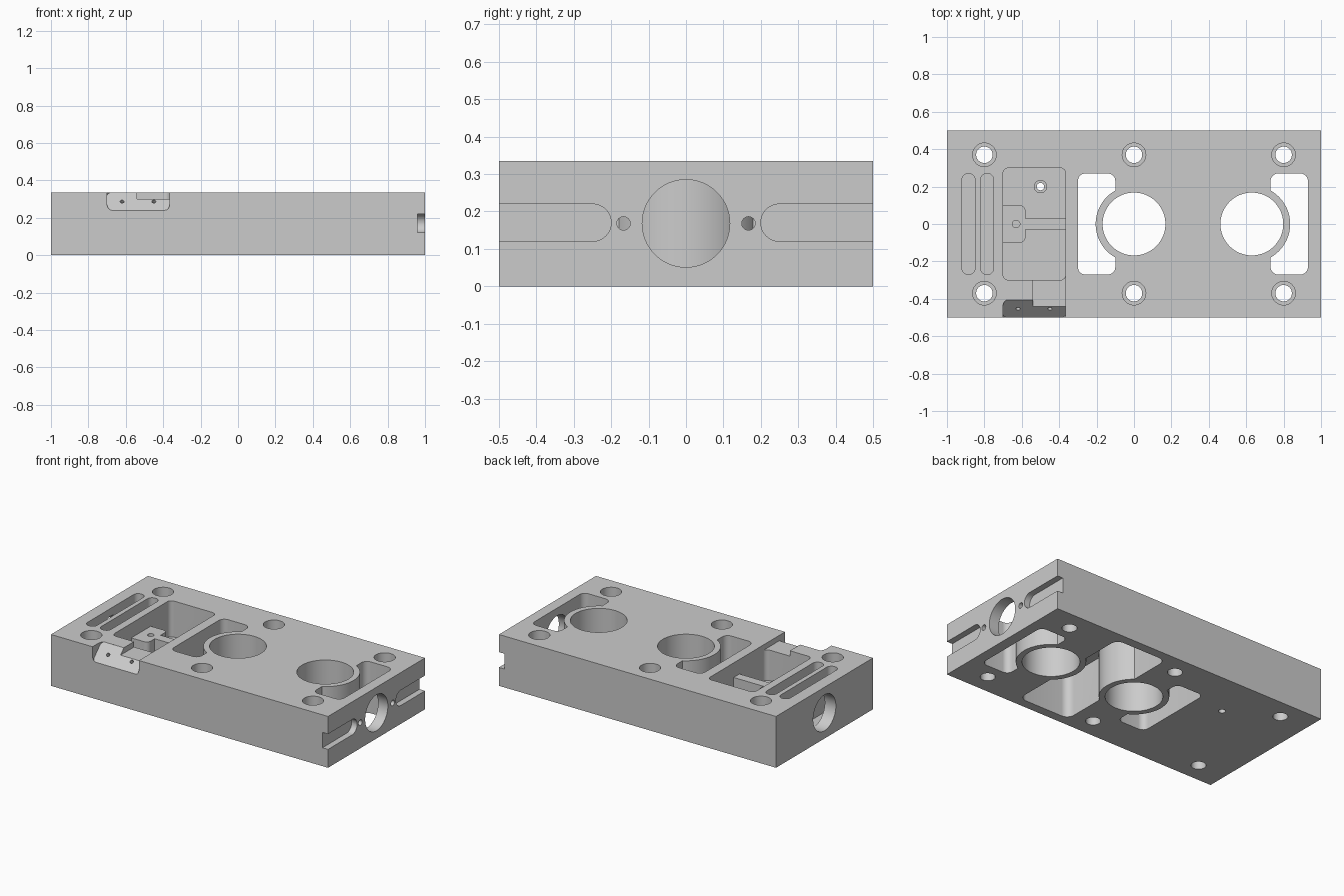
import bpy, bmesh, math
from mathutils import Matrix, Vector

if "Cube" in bpy.data.objects:
    bpy.data.objects.remove(bpy.data.objects["Cube"])

H = 0.335  # block height
X_AXIS = Matrix(((0, 0, 1, 0), (1, 0, 0, 0), (0, 1, 0, 0), (0, 0, 0, 1)))   # (u,v,w) -> (w,u,v)
Y_AXIS = Matrix(((1, 0, 0, 0), (0, 0, 1, 0), (0, 1, 0, 0), (0, 0, 0, 1)))   # (u,v,w) -> (u,w,v)


def prism(u0, u1, v0, v1, w0, w1, r=0.0, matrix=Matrix(), seg=8, name="cutter"):
    """Rounded rectangle in u,v extruded along w."""
    pts = []
    for i, (cu, cv) in enumerate(((u1 - r, v1 - r), (u0 + r, v1 - r), (u0 + r, v0 + r), (u1 - r, v0 + r))):
        for k in range(seg + 1 if r else 1):
            a = math.pi / 2 * (i + k / seg)
            p = Vector((cu + r * math.cos(a), cv + r * math.sin(a), w0))
            if all((p - q).length > 1e-5 for q in pts):
                pts.append(p)
    bm = bmesh.new()
    face = bm.faces.new([bm.verts.new(p) for p in pts])
    top = bmesh.ops.extrude_face_region(bm, geom=[face])
    bmesh.ops.translate(bm, vec=(0, 0, w1 - w0), verts=[g for g in top["geom"] if isinstance(g, bmesh.types.BMVert)])
    bm.transform(matrix)
    bmesh.ops.recalc_face_normals(bm, faces=bm.faces)
    mesh = bpy.data.meshes.new(name)
    bm.to_mesh(mesh)
    bm.free()
    ob = bpy.data.objects.new(name, mesh)
    bpy.context.collection.objects.link(ob)
    return ob


def hole(u, v, r, w0, w1, matrix=Matrix(), seg=12):
    return prism(u - r, u + r, v - r, v + r, w0, w1, r, matrix, seg)


def cut(target, cutter):
    bpy.context.view_layer.objects.active = target
    mod = target.modifiers.new("cut", "BOOLEAN")
    mod.operation, mod.solver, mod.object = "DIFFERENCE", "EXACT", cutter
    bpy.ops.object.modifier_apply(modifier=mod.name)
    bpy.data.objects.remove(cutter)


block = prism(-1, 1, -0.5, 0.5, 0, H, name="manifold_block")

# two main bores, each with a side window that leaves a round wall
for cx, x0, x1 in ((0, -0.30, -0.10), (0.63, 0.73, 0.93)):
    window = prism(x0, x1, -0.27, 0.27, -0.1, 0.5, 0.04)
    cut(window, hole(cx, 0, 0.205, -0.2, 0.6, seg=20))
    cut(block, window)

# underside pocket between the bores
pocket = prism(0.13, 0.50, -0.44, 0.44, -0.1, 0.285, 0.05)
for cx in (0, 0.63):
    cut(pocket, hole(cx, 0, 0.205, -0.2, 0.6, seg=20))
cut(block, pocket)
for cx in (0, 0.63):
    cut(block, hole(cx, 0, 0.168, -0.1, 0.5, seg=20))

# counterbored bolt holes
for x in (-0.8, 0, 0.8):
    for y in (-0.37, 0.37):
        cut(block, hole(x, y, 0.063, 0.13, 0.5))
        cut(block, hole(x, y, 0.044, -0.1, 0.5))

# narrow top slots
for x in (-0.885, -0.785):
    cut(block, prism(x - 0.035, x + 0.035, -0.27, 0.27, 0.05, 0.5, 0.034))

# end bores and small pin holes
cut(block, hole(0, 0.168, 0.117, 0.88, 1.1, X_AXIS, 16))
cut(block, hole(0, 0.168, 0.117, -1.1, -0.9, X_AXIS, 16))
for y in (-0.167, 0.167):
    cut(block, hole(y, 0.168, 0.018, 0.9, 1.1, X_AXIS, 6))

# top pocket with a lower island and bridge
pocket = prism(-0.70, -0.365, -0.30, 0.30, 0.10, 0.5, 0.03)
cut(pocket, prism(-0.8, -0.58, -0.10, 0.10, 0, 0.24, 0.03))
cut(pocket, prism(-0.65, -0.3, -0.03, 0.03, 0, 0.24))
cut(block, pocket)
cut(block, hole(-0.63, 0, 0.02, 0.15, 0.4, seg=6))
cut(block, hole(-0.5, 0.2, 0.033, 0.08, 0.4, seg=6))
cut(block, hole(-0.5, 0.2, 0.02, -0.1, 0.4, seg=6))

# sloped front seat with shallow channel and two pin holes
s = math.sqrt(0.5)
slope = Matrix(((1, 0, 0, 0), (0, s, -s, -0.5), (0, s, s, 0.24), (0, 0, 0, 1)))
cut(block, prism(-0.70, -0.365, 0, 0.1343, 0, 0.3, 0.025, slope))
cut(block, prism(-0.54, -0.365, -0.6, -0.28, 0.30, 0.5))
for x in (-0.62, -0.45):
    cut(block, hole(x, 0.066, 0.011, -0.06, 0.1, slope, 4))

# wrap-around grip slots at the four corners
for sx in (-1, 1):
    for sy in (-1, 1):
        y0, y1 = sorted((sy * 0.2, sy * 0.7))
        w0, w1 = sorted((sx * 0.96, sx * 1.1))
        cut(block, prism(y0, y1, 0.12, 0.22, w0, w1, 0.0499, X_AXIS))
        x0, x1 = sorted((sx * 0.7, sx * 1.2))
        w0, w1 = sorted((sy * 0.46, sy * 0.6))
        cut(block, prism(x0, x1, 0.12, 0.22, w0, w1, 0.0499, Y_AXIS))

# single plain metal colour
metal = bpy.data.materials.new("plain_grey_metal")
metal.diffuse_color = (0.6, 0.6, 0.6, 1)
metal.use_nodes = True
metal.node_tree.nodes["Principled BSDF"].inputs["Base Color"].default_value = metal.diffuse_color
block.data.materials.clear()
block.data.materials.append(metal)
for p in block.data.polygons:
    p.material_index = 0
bpy.ops.object.select_all(action="DESELECT")
block.select_set(True)
bpy.context.view_layer.objects.active = block
bpy.ops.object.shade_smooth_by_angle(angle=math.radians(30))
